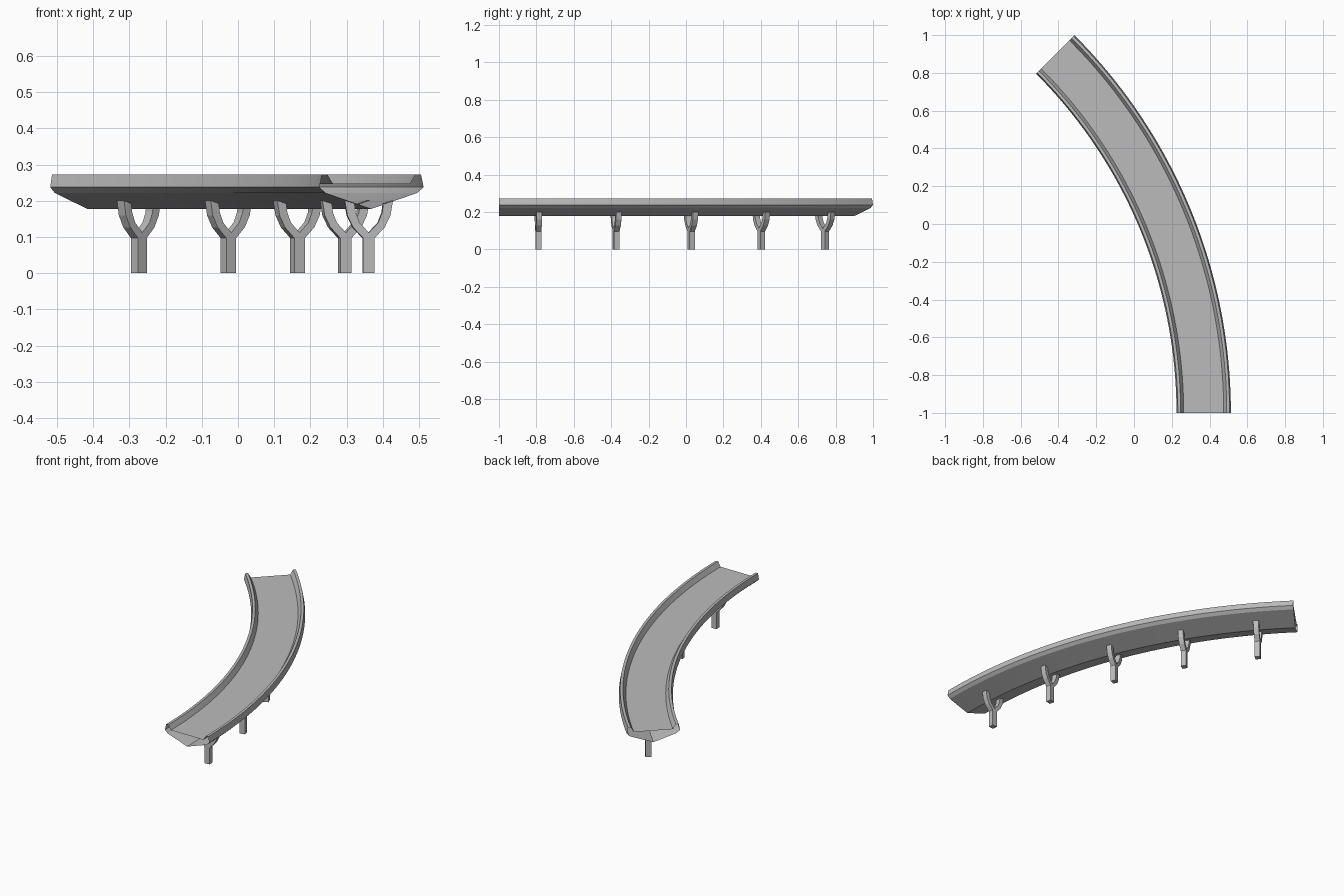
import bpy, bmesh, math
from mathutils import Matrix, Vector

cube = bpy.data.objects.get("Cube")
if cube:
    bpy.data.objects.remove(cube, do_unlink=True)

RADIUS = 2.684                     # centre line of the bend
CENTRE = Vector((-2.315, -1, 0))   # pivot of the bend
SWEEP = math.radians(45)
STEPS = 40
DEPTH = 0.03                       # support thickness

grey = bpy.data.materials.new("concrete_grey")
grey.use_nodes = True
colour = (0.5, 0.5, 0.5, 1)
grey.diffuse_color = colour
grey.node_tree.nodes["Principled BSDF"].inputs["Base Color"].default_value = colour


def make_object(name, bm):
    mesh = bpy.data.meshes.new(name)
    bm.to_mesh(mesh)
    bm.free()
    mesh.materials.append(grey)
    obj = bpy.data.objects.new(name, mesh)
    bpy.context.collection.objects.link(obj)
    return obj


def mirrored(half):
    """Close a right-hand outline with its reflection, skipping points on the axis."""
    return half + [(-x, z) for x, z in reversed(half) if x > 0]


def bend_frame(angle):
    """Placement on the centre line: x radial, y along the road."""
    return (Matrix.Translation(CENTRE) @ Matrix.Rotation(angle, 4, 'Z')
            @ Matrix.Translation((RADIUS, 0, 0)))


# Road: hollow channel with kerbs and a V underside, swept with open ends
section = mirrored([(0, 0.178), (0.127, 0.222), (0.144, 0.238),
                    (0.137, 0.273), (0.122, 0.273), (0.106, 0.246)])
bm = bmesh.new()
rings = []
for i in range(STEPS + 1):
    frame = bend_frame(SWEEP * i / STEPS)
    rings.append([bm.verts.new(frame @ Vector((x, 0, z))) for x, z in section])
for a, b in zip(rings, rings[1:]):
    for j in range(len(section)):
        k = (j + 1) % len(section)
        bm.faces.new((a[j], b[j], b[k], a[k]))
road = make_object("road_channel", bm)
bpy.ops.object.select_all(action='DESELECT')
road.select_set(True)
bpy.context.view_layer.objects.active = road
bpy.ops.object.shade_smooth_by_angle(angle=math.radians(15))

# Supports: forked posts spaced evenly under the road
fork = mirrored([(0.016, 0), (0.016, 0.097), (0.044, 0.127), (0.06, 0.16),
                 (0.067, 0.202), (0.04, 0.193), (0.037, 0.168),
                 (0.026, 0.14), (0, 0.112)])
for n in range(5):
    bm = bmesh.new()
    front = bm.faces.new([bm.verts.new((x, -DEPTH / 2, z)) for x, z in fork])
    back = bmesh.ops.extrude_face_region(bm, geom=[front], use_keep_orig=True)
    verts = [v for v in back["geom"] if isinstance(v, bmesh.types.BMVert)]
    bmesh.ops.translate(bm, verts=verts, vec=(0, DEPTH, 0))
    bmesh.ops.recalc_face_normals(bm, faces=bm.faces)
    support = make_object(f"support_{n + 1}", bm)
    support.matrix_world = bend_frame(SWEEP * (n + 0.5) / 5)
